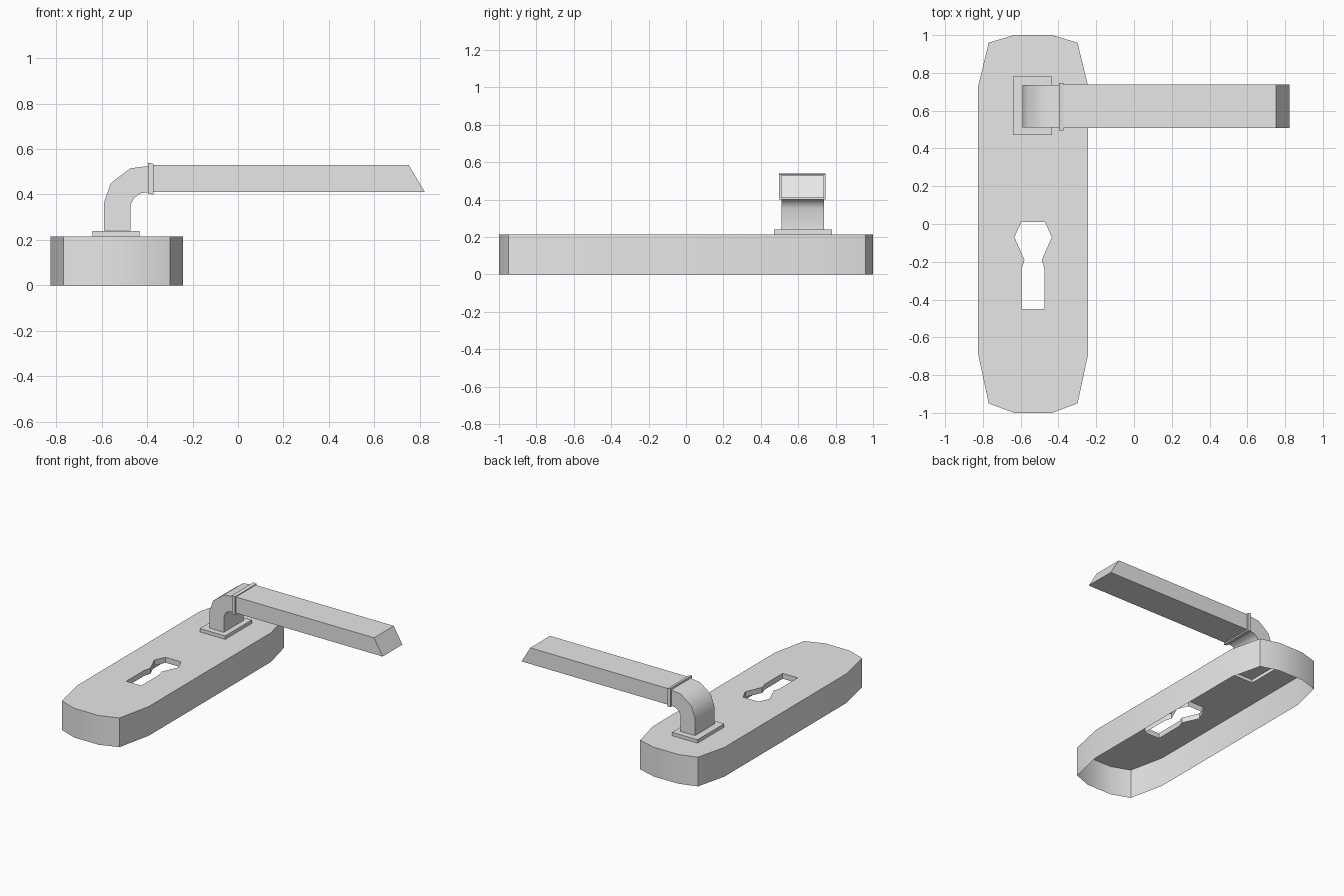
import bpy
import bmesh
import math

cube = bpy.data.objects.get("Cube")
if cube:
    bpy.data.objects.remove(cube, do_unlink=True)

GREY = (0.8, 0.8, 0.8, 1.0)
metal = bpy.data.materials.new("light grey metal")
metal.use_nodes = True
metal.diffuse_color = GREY
metal.node_tree.nodes["Principled BSDF"].inputs["Base Color"].default_value = GREY


def finish(name, bm, smooth=False):
    """Turn a bmesh into a named, coloured object."""
    mesh = bpy.data.meshes.new(name)
    bm.to_mesh(mesh)
    bm.free()
    mesh.materials.append(metal)
    obj = bpy.data.objects.new(name, mesh)
    bpy.context.collection.objects.link(obj)
    if smooth:
        bpy.ops.object.select_all(action="DESELECT")
        obj.select_set(True)
        bpy.context.view_layer.objects.active = obj
        bpy.ops.object.shade_smooth_by_angle(angle=math.radians(35))
    return obj


def loop(bm, points, z):
    """Closed loop of edges at height z."""
    verts = [bm.verts.new((x, y, z)) for x, y in points]
    return [bm.edges.new((v, verts[i - 1])) for i, v in enumerate(verts)]


def extrude_edges(bm, edges, dz):
    made = bmesh.ops.extrude_edge_only(bm, edges=edges)["geom"]
    verts = [g for g in made if isinstance(g, bmesh.types.BMVert)]
    bmesh.ops.translate(bm, verts=verts, vec=(0, 0, dz))


def side_prism(name, profile, y0, y1, smooth=False):
    """Extrude an x-z profile along y."""
    bm = bmesh.new()
    face = bm.faces.new([bm.verts.new((x, y0, z)) for x, z in profile])
    made = bmesh.ops.extrude_face_region(bm, geom=[face])["geom"]
    verts = [g for g in made if isinstance(g, bmesh.types.BMVert)]
    bmesh.ops.translate(bm, verts=verts, vec=(0, y1 - y0, 0))
    bmesh.ops.recalc_face_normals(bm, faces=bm.faces[:])
    return finish(name, bm, smooth)


# Shared dimensions
CX = -0.534
PLATE_TOP = 0.215
ROSE_TOP = 0.24
ROSE = [(-0.64, 0.47), (-0.433, 0.47), (-0.433, 0.78), (-0.64, 0.78)]


def mirrored(half):
    """Complete a right-hand outline by mirroring it across the plate axis."""
    return [(CX + x, y) for x, y in half] + [(CX - x, y) for x, y in reversed(half)]


# Hollow back plate, open below, with a keyhole and a raised square rose
outline = mirrored([(0.1, 1.0), (0.235, 0.96), (0.291, 0.73),
                    (0.291, -0.69), (0.235, -0.95), (0.1, -1.0)])
keyhole = mirrored([(0.063, 0.01), (0.099, -0.07), (0.046, -0.19),
                    (0.061, -0.24), (0.061, -0.45)])
bm = bmesh.new()
rim = loop(bm, outline, PLATE_TOP)
key = loop(bm, keyhole, PLATE_TOP)
opening = loop(bm, ROSE, PLATE_TOP)
bmesh.ops.triangle_fill(bm, edges=rim + key + opening, use_beauty=True,
                        normal=(0, 0, 1))
top_faces = bm.faces[:]
bmesh.ops.dissolve_limit(bm, angle_limit=0.01, verts=bm.verts[:],
                         edges=[e for e in bm.edges if len(e.link_faces) == 2])
extrude_edges(bm, [e for e in bm.edges if e in set(rim)], -PLATE_TOP)
extrude_edges(bm, [e for e in bm.edges if e in set(key)], -0.04)
extrude_edges(bm, [e for e in bm.edges if e in set(opening)], ROSE_TOP - PLATE_TOP)
bm.verts.ensure_lookup_table()
bm.faces.new([v for p in ROSE for v in bm.verts
              if abs(v.co.z - ROSE_TOP) < 1e-4
              and abs(v.co.x - p[0]) + abs(v.co.y - p[1]) < 1e-4])
bmesh.ops.recalc_face_normals(bm, faces=bm.faces[:])
if max(bm.faces, key=lambda f: f.calc_center_median().z).normal.z < 0:
    bmesh.ops.reverse_faces(bm, faces=bm.faces[:])
finish("back_plate", bm, smooth=True)

# Curved neck rising out of the rose
side_prism("neck", [
    (-0.59, 0.241), (-0.59, 0.365), (-0.56, 0.45), (-0.475, 0.515), (-0.39, 0.526),
    (-0.39, 0.411), (-0.43, 0.405), (-0.458, 0.385), (-0.473, 0.355), (-0.473, 0.241),
], 0.51, 0.737, smooth=True)

# Collar between neck and lever
side_prism("collar", [(-0.396, 0.403), (-0.372, 0.4), (-0.372, 0.535), (-0.396, 0.54)],
           0.496, 0.747)

# Straight lever with a slanted tip
side_prism("lever", [(-0.38, 0.41), (0.823, 0.41), (0.752, 0.529), (-0.38, 0.529)],
           0.508, 0.738)
